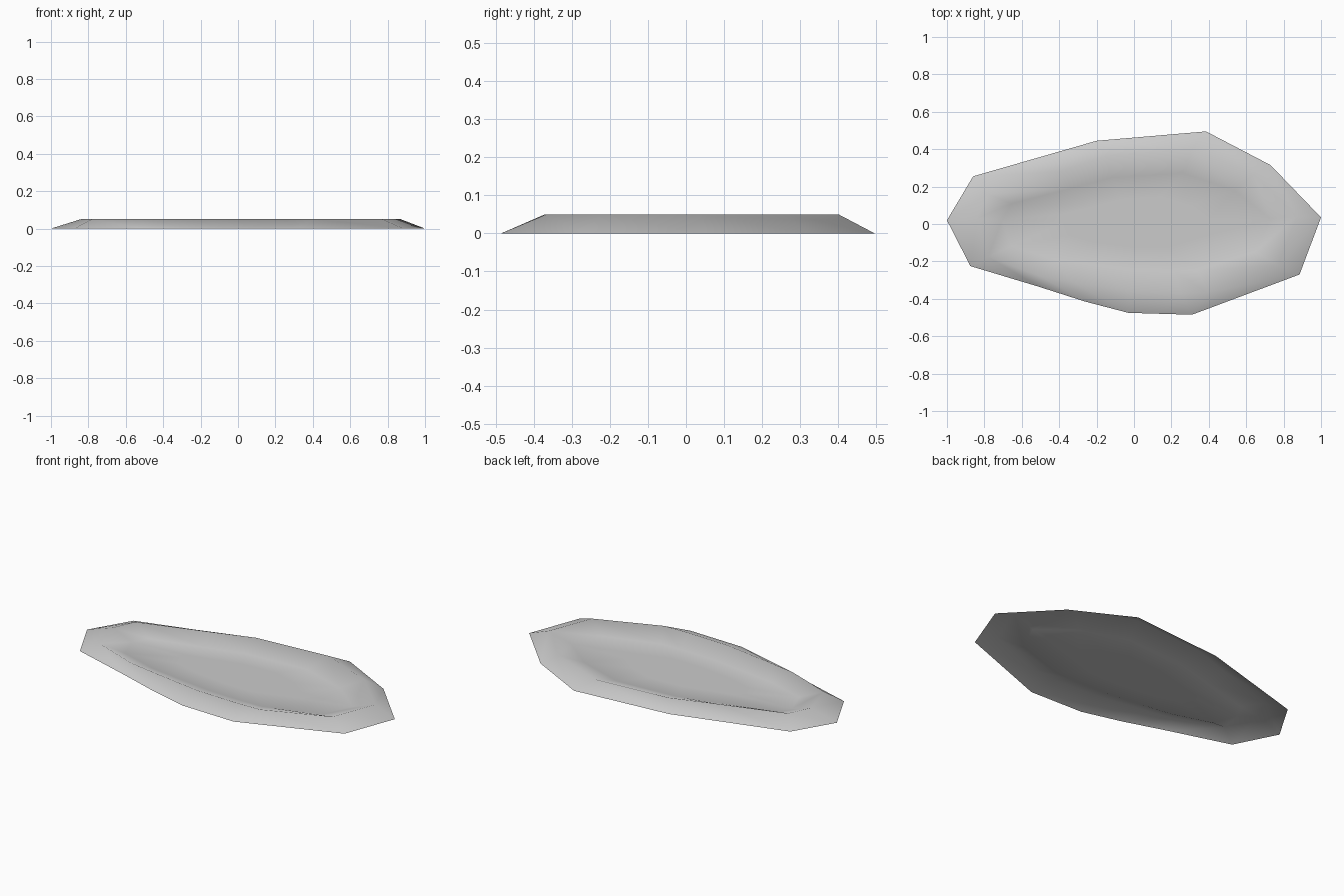
import bpy
import bmesh

cube = bpy.data.objects.get("Cube")
if cube:
    bpy.data.objects.remove(cube, do_unlink=True)

# Irregular outline on the ground, clockwise from the right-hand tip
OUTER = [(-1, .02), (-.86, .255), (-.53, .35), (-.2, .445), (.385, .495),
         (.73, .315), (1, .035), (.885, -.27), (.31, -.485), (.14, -.48),
         (-.03, -.475), (-.26, -.415), (-.51, -.335), (-.875, -.225)]

# Raised lip inside the outline
RIM = [(-.84, .03), (-.78, .16), (-.4, .28), (-.14, .365), (.31, .4),
       (.64, .265), (.87, .04), (.77, -.22), (.4, -.366), (.25, -.37),
       (-.02, -.36), (-.33, -.31), (-.5, -.28), (-.78, -.175)]
RIM_HEIGHT = 0.05
FLOOR_HEIGHT = 0.005


def make_material(name, color):
    material = bpy.data.materials.new(name)
    material.use_nodes = True
    material.diffuse_color = color
    material.node_tree.nodes["Principled BSDF"].inputs["Base Color"].default_value = color
    return material


def add_ring(bm, points, height, scale_x=1, scale_y=1):
    return [bm.verts.new((x * scale_x, y * scale_y, height)) for x, y in points]


def bridge(bm, outside, inside):
    count = len(outside)
    for i in range(count):
        j = (i + 1) % count
        bm.faces.new((outside[i], inside[i], inside[j], outside[j]))


bm = bmesh.new()

# Outer bank, inner bank and shallow floor
outer_ring = add_ring(bm, OUTER, 0)
rim_ring = add_ring(bm, RIM, RIM_HEIGHT)
foot_ring = add_ring(bm, RIM, FLOOR_HEIGHT, 0.84, 0.68)
inner_ring = add_ring(bm, RIM, FLOOR_HEIGHT, 0.45, 0.35)
bridge(bm, outer_ring, rim_ring)
bridge(bm, rim_ring, foot_ring)
bridge(bm, foot_ring, inner_ring)

# Centre of the floor as a triangle fan
centre = bm.verts.new((0, 0, FLOOR_HEIGHT))
for i, vert in enumerate(inner_ring):
    bm.faces.new((vert, centre, inner_ring[(i + 1) % len(inner_ring)]))

# All faces look upwards
bm.normal_update()
for face in bm.faces:
    if face.normal.z < 0:
        face.normal_flip()
    face.smooth = True

mesh = bpy.data.meshes.new("shallow_basin")
bm.to_mesh(mesh)
bm.free()
mesh.materials.append(make_material("light_grey", (0.6, 0.6, 0.6, 1)))
basin = bpy.data.objects.new("shallow_basin", mesh)
bpy.context.collection.objects.link(basin)
